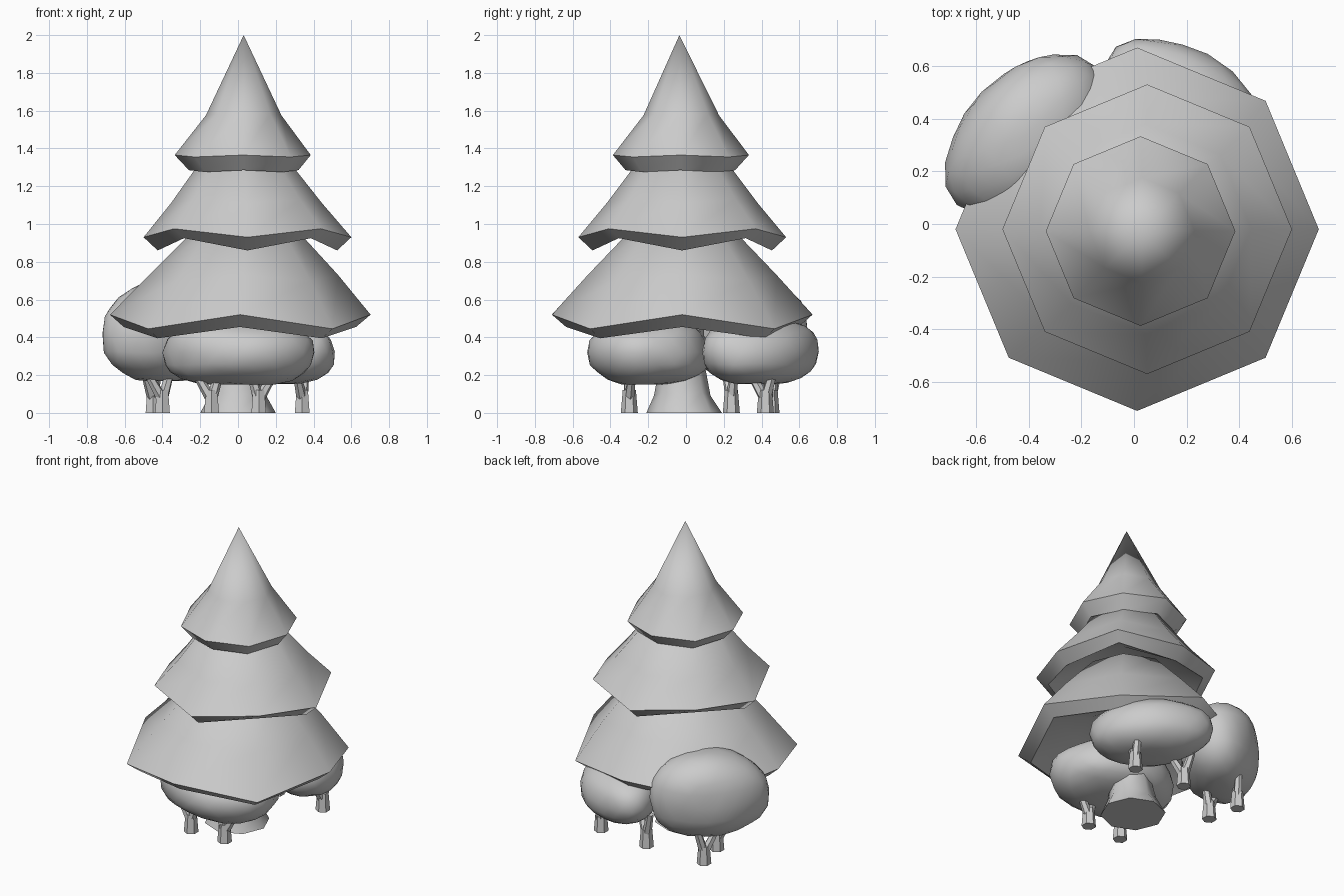
import bpy, bmesh, math, random
from mathutils import Vector, Matrix

if "Cube" in bpy.data.objects:
    bpy.data.objects.remove(bpy.data.objects["Cube"])

random.seed(4)
grey = bpy.data.materials.new("plain grey")
grey.diffuse_color = (0.6, 0.6, 0.6, 1)
grey.use_nodes = True
grey.node_tree.nodes["Principled BSDF"].inputs["Base Color"].default_value = grey.diffuse_color


def finish(bm, name, angle):
    bmesh.ops.recalc_face_normals(bm, faces=bm.faces[:])
    me = bpy.data.meshes.new(name)
    bm.to_mesh(me)
    bm.free()
    ob = bpy.data.objects.new(name, me)
    bpy.context.collection.objects.link(ob)
    me.materials.append(grey)
    bpy.ops.object.select_all(action='DESELECT')
    ob.select_set(True)
    bpy.context.view_layer.objects.active = ob
    bpy.ops.object.shade_smooth_by_angle(angle=math.radians(angle))
    return ob


def lathe(name, rings, sides=8, angle=62):
    """rings: (cx, cy, radius, z on the axes, z on the diagonals)"""
    bm = bmesh.new()
    loops = []
    for cx, cy, r, za, zd in rings:
        if r == 0:
            loops.append([bm.verts.new((cx, cy, za))])
            continue
        loops.append([bm.verts.new((cx + r * math.cos(2 * math.pi * i / sides),
                                    cy + r * math.sin(2 * math.pi * i / sides),
                                    zd if i % 2 else za)) for i in range(sides)])
    for a, b in zip(loops, loops[1:]):
        for i in range(sides):
            j = (i + 1) % sides
            if len(b) == 1:
                bm.faces.new((a[i], a[j], b[0]))
            elif len(a) == 1:
                bm.faces.new((a[0], b[j], b[i]))
            else:
                bm.faces.new((a[i], a[j], b[j], b[i]))
    return finish(bm, name, angle)


# foliage tiers: hollow underside, turned-in lip, outer rim, slope
lathe("lower_foliage", [(0, -.02, 0, .60, .60), (0, -.02, .34, .56, .54),
                        (.01, -.02, .615, .455, .395), (.012, -.02, .69, .52, .445),
                        (.03, -.02, .50, .73, .70), (.04, -.02, .27, .97, .97),
                        (.04, -.02, 0, 1.02, 1.02)])
lathe("middle_foliage", [(.05, -.02, 0, 1.02, 1.02), (.05, -.02, .30, .99, 1.0),
                         (.05, -.02, .475, .86, .925), (.05, -.02, .55, .93, .975),
                         (.045, -.02, .40, 1.11, 1.13), (.035, -.02, .22, 1.35, 1.35),
                         (.035, -.02, 0, 1.38, 1.38)])
lathe("top_foliage", [(.03, -.03, 0, 1.36, 1.36), (.03, -.03, .19, 1.34, 1.34),
                      (.03, -.03, .29, 1.285, 1.275), (.025, -.027, .36, 1.365, 1.355),
                      (.03, -.025, .20, 1.575, 1.58), (.03, -.035, 0, 2, 2)])

# flared trunk
lathe("trunk", [(0, -.01, 0, 0, 0), (0, -.01, .20, 0, 0), (0, -.02, .15, .09, .11),
                (.01, -.02, .12, .25, .25), (.01, -.02, .11, .58, .58),
                (.01, -.02, 0, .58, .58)])


# rounded lumpy bushes with flattened undersides
def bush(name, centre, semi, turn):
    bm = bmesh.new()
    bmesh.ops.create_icosphere(bm, subdivisions=3, radius=1)
    rot = Matrix.Rotation(math.radians(turn), 3, 'Z')
    lumps = [Vector((random.uniform(-1, 1), random.uniform(-1, 1),
                     random.uniform(-.5, 1))).normalized() for _ in range(14)]
    for v in bm.verts:
        n = v.co.normalized()
        k = .95 + .09 * max(max(0, (n.dot(d) - .75) * 4) for d in lumps)
        p = n * k
        p.z = math.copysign(abs(p.z) ** .8, p.z)
        p.z = max(p.z, -.9)
        p = Vector((p.x * semi[0], p.y * semi[1], p.z * semi[2]))
        v.co = rot @ p + Vector(centre)
    return finish(bm, name, 40)


bush("left_bush", (-.41, .335, .42), (.36, .25, .28), 45)
bush("front_bush", (.01, -.2, .32), (.40, .32, .19), 0)
bush("back_bush", (.20, .405, .325), (.24, .37, .19), 45)


# forked bush stems
def limb(bm, a, b, r0, r1):
    a, b = Vector(a), Vector(b)
    d = b - a
    m = Matrix.Translation((a + b) / 2) @ d.to_track_quat('Z', 'Y').to_matrix().to_4x4()
    bmesh.ops.create_cone(bm, cap_ends=True, segments=6, radius1=r0, radius2=r1,
                          depth=d.length, matrix=m)


def stem(name, x, y, turn):
    bm = bmesh.new()
    c, s = math.cos(math.radians(turn)), math.sin(math.radians(turn))
    limb(bm, (x, y, 0), (x, y, .12), .045, .035)
    limb(bm, (x, y, .07), (x - .09 * c, y - .09 * s, .22), .03, .02)
    limb(bm, (x, y, .07), (x + .05 * c, y + .05 * s, .24), .03, .022)
    for v in bm.verts:
        v.co.z = max(v.co.z, 0)
    finish(bm, name, 50)


for i, (x, y, t) in enumerate([(-.14, -.30, 0), (.11, -.30, 190), (-.40, .24, 20),
                               (-.45, .45, 60), (.34, .42, 70), (-.02, .45, 150)]):
    stem("bush_stem_%d" % (i + 1), x, y, t)
